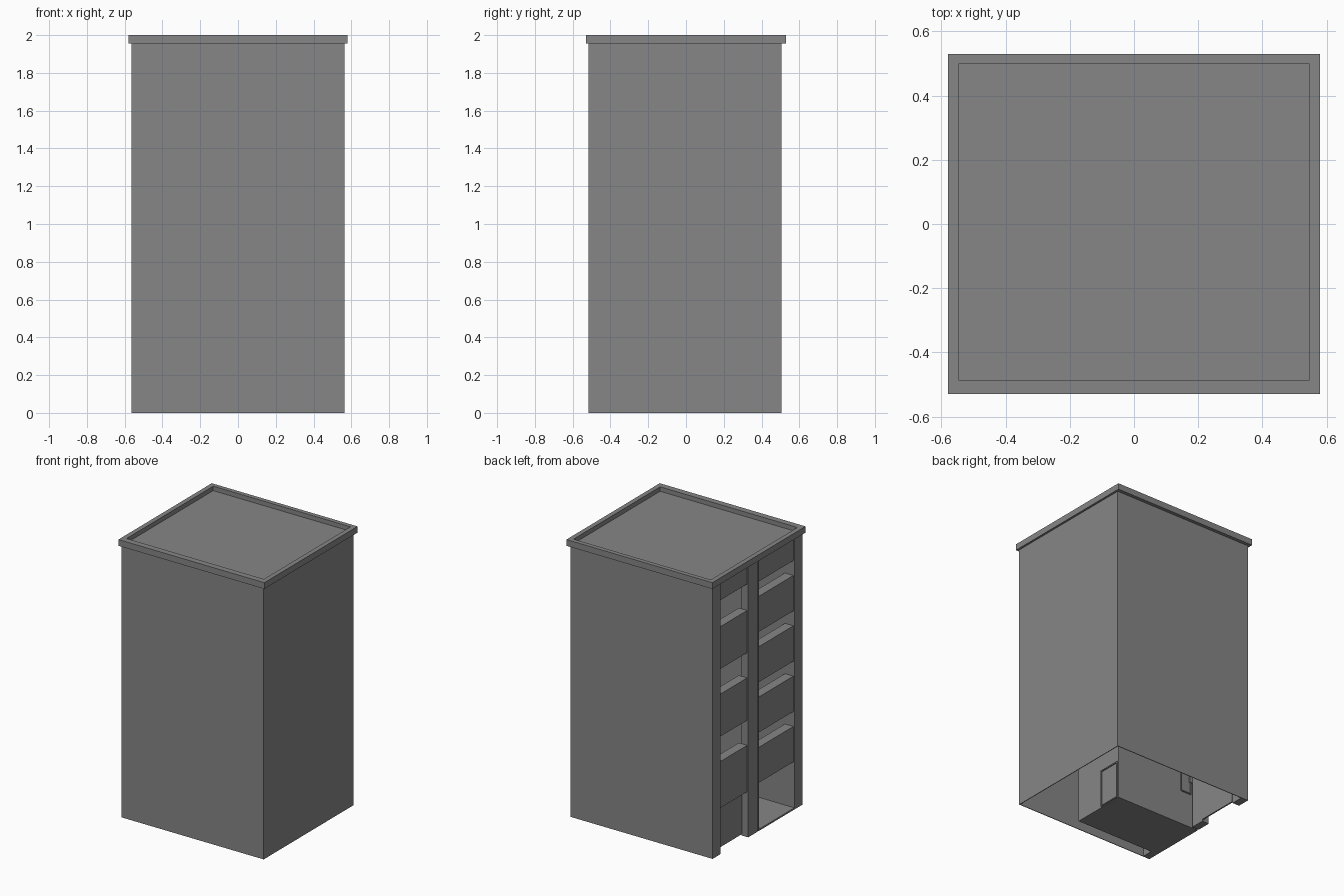
import bpy
import bmesh
from mathutils import Vector

old = bpy.data.objects.get("Cube")
if old:
    bpy.data.objects.remove(old, do_unlink=True)

# One concrete colour for the whole building
concrete = bpy.data.materials.new("concrete_grey")
concrete.use_nodes = True
colour = (0.24, 0.24, 0.24, 1)
concrete.diffuse_color = colour
concrete.node_tree.nodes["Principled BSDF"].inputs["Base Color"].default_value = colour


def box(name, x, y, z):
    """Box from (low, high) ranges on each axis."""
    lo, hi = Vector((x[0], y[0], z[0])), Vector((x[1], y[1], z[1]))
    bm = bmesh.new()
    bmesh.ops.create_cube(bm, size=1)
    bmesh.ops.scale(bm, vec=hi - lo, verts=bm.verts)
    bmesh.ops.translate(bm, vec=(lo + hi) / 2, verts=bm.verts)
    mesh = bpy.data.meshes.new(name)
    bm.to_mesh(mesh)
    bm.free()
    mesh.materials.append(concrete)
    ob = bpy.data.objects.new(name, mesh)
    bpy.context.scene.collection.objects.link(ob)
    return ob


W, FRONT, BACK, TOP = 0.565, -0.515, 0.505, 1.96
T = 0.005
FACE = (-W, -W + 0.055)          # depth of piers
PANEL = (-W + 0.008, -W + 0.075)  # depth of spandrel panels

# Thin outer walls, open underneath
box("front_wall", (-W, W), (FRONT, FRONT + T), (0, TOP))
box("back_wall", (-W, W), (BACK - T, BACK), (0, TOP))
box("side_wall", (W - T, W), (FRONT, BACK), (0, TOP))

# Piers on the open side
BAY_A, BAY_B = (0.10, 0.413), (-0.43, -0.005)
box("front_pier", FACE, (FRONT, BAY_B[0]), (0, TOP))
box("middle_pier", FACE, (BAY_B[1], BAY_A[0]), (0, TOP))
box("back_pier", FACE, (BAY_A[1], BACK), (0, TOP))

# Balcony panels in the back bay
for i, z in enumerate([(0.326, 0.66), (0.84, 1.145), (1.326, 1.63), (1.82, TOP)]):
    box(f"back_bay_panel_{i + 1}", PANEL, BAY_A, z)
box("back_bay_ground_wall", (-W + 0.05, -W + 0.06), BAY_A, (0.01, 0.33))

# Stairwell panels in the front bay
for i in range(5):
    low = 0.34 + 0.362 * i
    box(f"front_bay_panel_{i + 1}", PANEL, BAY_B, (low, min(low + 0.255, TOP)))

# Inner stairwell core
CX, CY = 0.12, (-0.43, -0.015)
box("core_floor", (-W, CX), CY, (0, 0.012))
box("core_back_wall", (-W, CX), (CY[1] - T, CY[1]), (0, TOP))
box("core_front_wall", (-W, CX), (CY[0], CY[0] + T), (0, TOP))
box("core_end_wall", (CX - T, CX), CY, (0, TOP))


# Door and window surrounds on the core
def surround(name, axis, at, u, z, b=0.008):
    bars = [((u[0], u[0] + b), z), ((u[1] - b, u[1]), z),
            (u, (z[0], z[0] + b)), (u, (z[1] - b, z[1]))]
    for i, (uu, zz) in enumerate(bars):
        depth = (at, at + 0.008)
        x, y = (depth, uu) if axis == "x" else (uu, depth)
        box(f"{name}_{i + 1}", x, y, zz)


surround("core_door_frame", "x", CX, (-0.195, -0.025), (0.005, 0.28))
surround("core_window_frame", "y", CY[1], (-0.505, -0.415), (0.25, 0.42))

# Flat roof and the raised parapet around it
box("roof", (-0.56, 0.56), (-0.51, 0.51), (1.955, 1.968))
PX, PY, IX, IY = 0.58, 0.53, 0.546, (-0.486, 0.498)
PZ = (1.955, 2.0)
box("parapet_front", (-PX, PX), (-PY, IY[0]), PZ)
box("parapet_back", (-PX, PX), (IY[1], PY), PZ)
for name, s in (("parapet_left", 1), ("parapet_right", -1)):
    box(name, sorted((s * IX, s * PX)), IY, PZ)
